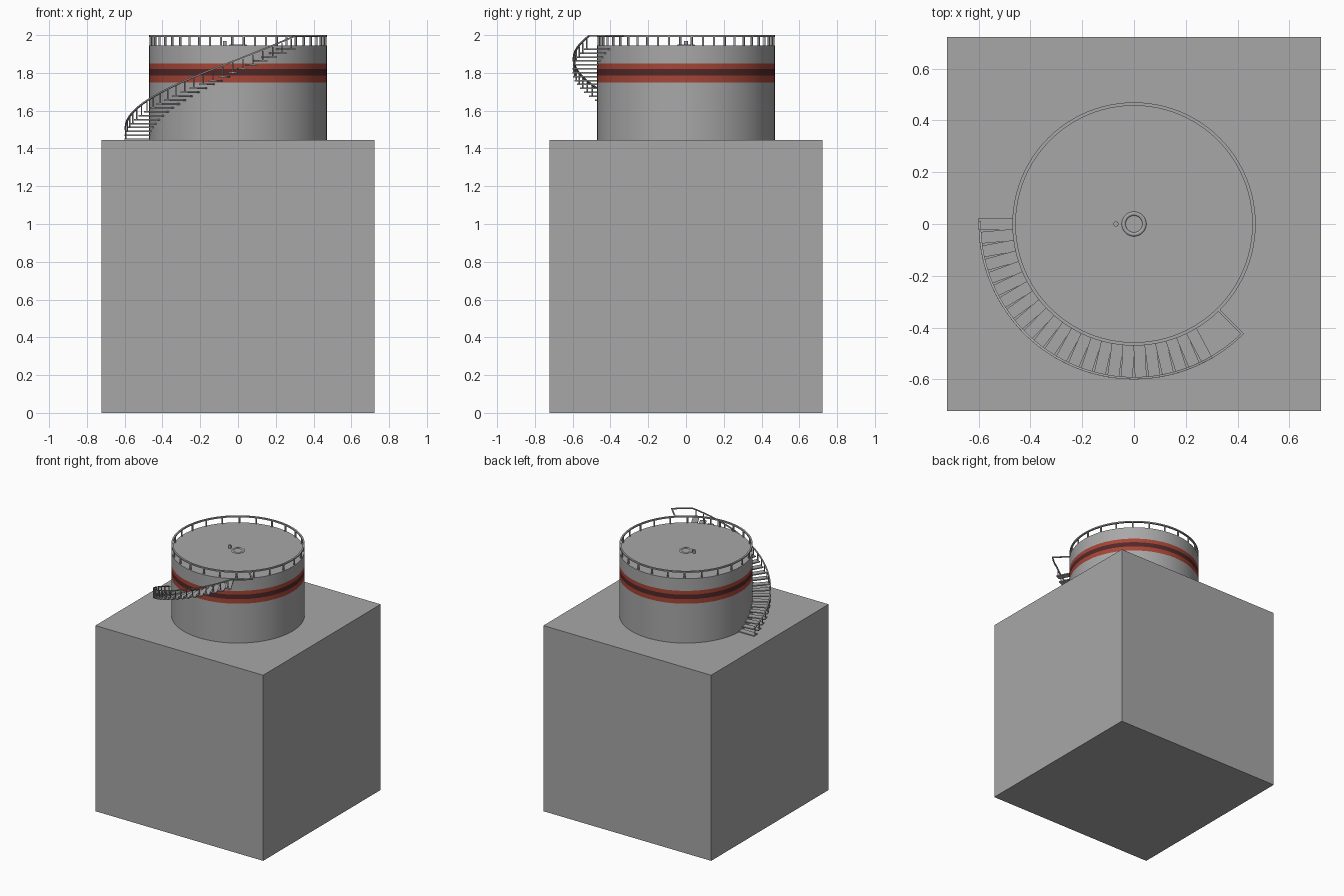
import bpy, bmesh
from math import radians, cos, sin, pi
from mathutils import Matrix

if "Cube" in bpy.data.objects:
    bpy.data.objects.remove(bpy.data.objects["Cube"])

BASE, ROOF, TOP = 1.444, 1.945, 2.0   # plinth top, roof, rail top
R, RS = 0.47, 0.60                    # tank radius, stair outer radius
GREY = (0.39, 0.39, 0.39)
RED, DARK = (0.38, 0.06, 0.037), (0.085, 0.021, 0.021)
MATS = {}


def paint(color):
    if color not in MATS:
        MATS[color] = bpy.data.materials.new("paint")
        MATS[color].diffuse_color = (*color, 1)
    return MATS[color]


def finish(name, bm, smooth=False, color=GREY):
    bmesh.ops.recalc_face_normals(bm, faces=bm.faces)
    me = bpy.data.meshes.new(name)
    bm.to_mesh(me)
    bm.free()
    ob = bpy.data.objects.new(name, me)
    bpy.context.collection.objects.link(ob)
    me.materials.append(paint(color))
    if smooth:
        bpy.ops.object.select_all(action='DESELECT')
        ob.select_set(True)
        bpy.context.view_layer.objects.active = ob
        bpy.ops.object.shade_smooth_by_angle(angle=radians(50))


def box(bm, center, size, rot=0.0):
    m = (Matrix.Translation(center) @ Matrix.Rotation(rot, 4, 'Z')
         @ Matrix.Diagonal((*size, 1)))
    bmesh.ops.create_cube(bm, size=1, matrix=m)


def cyl(bm, x, y, z0, z1, r, n=8, caps=True):
    bmesh.ops.create_cone(bm, cap_ends=caps, segments=n, radius1=r, radius2=r,
                          depth=z1 - z0, matrix=Matrix.Translation((x, y, (z0 + z1) / 2)))


def sweep(bm, section, start, end, n, height=lambda t: 0.0):
    """Carry an (r, z) section round the z axis; closes itself on a full turn."""
    full = abs(end - start - 2 * pi) < 1e-6
    rings = []
    for i in range(n if full else n + 1):
        t = i / n
        a = start + (end - start) * t
        rings.append([bm.verts.new((r * cos(a), r * sin(a), z + height(t))) for r, z in section])
    k = len(section)
    for i in range(n):
        p, q = rings[i], rings[(i + 1) % len(rings)]
        for j in range(k):
            bm.faces.new((p[j], q[j], q[(j + 1) % k], p[(j + 1) % k]))
    if not full:
        bm.faces.new(rings[0])
        bm.faces.new(rings[-1])


def rect(r0, r1, z0, z1):
    return [(r0, z0), (r1, z0), (r1, z1), (r0, z1)]


# plinth block
bm = bmesh.new()
box(bm, (0, 0, BASE / 2), (1.444, 1.444, BASE))
finish("base_block", bm)

# tank shell with painted bands
for name, z0, z1, col in (("tank_lower_shell", BASE, 1.75, GREY),
                          ("lower_red_band", 1.75, 1.785, RED),
                          ("dark_band", 1.785, 1.82, DARK),
                          ("upper_red_band", 1.82, 1.85, RED),
                          ("tank_upper_shell", 1.85, ROOF, GREY)):
    bm = bmesh.new()
    cyl(bm, 0, 0, z0, z1, R, 96, caps=False)
    if z1 == ROOF:  # roof plate
        bmesh.ops.holes_fill(bm, edges=[e for e in bm.edges
                                        if all(v.co.z > ROOF - 1e-4 for v in e.verts)])
    finish(name, bm, True, col)

# roof railing: top ring and posts
bm = bmesh.new()
sweep(bm, rect(0.457, R, 1.99, TOP), 0, 2 * pi, 96)
for i in range(24):
    a = 2 * pi * (i + 0.25) / 24
    cyl(bm, 0.463 * cos(a), 0.463 * sin(a), ROOF, 1.992, 0.006)
finish("roof_railing", bm, True)

# roof hatch ring, half sunk into the roof, and vent
bm = bmesh.new()
sweep(bm, [(0.04 + 0.008 * cos(2 * pi * k / 12), ROOF - 0.001 + 0.007 * sin(2 * pi * k / 12))
           for k in range(12)], 0, 2 * pi, 48)
finish("hatch_ring", bm, True)
bm = bmesh.new()
cyl(bm, -0.07, 0, ROOF, 1.97, 0.010, 16)
finish("roof_vent", bm, True)

# curved stair treads, each with a post
STEPS, PITCH, RISE = 24, radians(5.14), 0.0207
treads, posts = bmesh.new(), bmesh.new()
for i in range(STEPS):
    a, z = pi + i * PITCH, 1.449 + i * RISE
    rm = (R - 0.005 + RS) / 2
    box(treads, (rm * cos(a), rm * sin(a), z), (RS - R + 0.005, 0.045, 0.008), a)
    cyl(posts, 0.595 * cos(a), 0.595 * sin(a), z, z + 0.053, 0.004, 6)
finish("stair_treads", treads)
finish("stair_posts", posts, True)

# handrail: helix, level run past the last tread, return to the tank
A0, A1 = pi + radians(120.5), pi + radians(135)
bm = bmesh.new()
sweep(bm, rect(0.591, RS, 1.498, 1.506), pi - 0.02, A0, 48, lambda t: (TOP - 1.506) * t)
sweep(bm, rect(0.591, RS, 1.992, TOP), A0, A1, 6)
box(bm, (0.53 * cos(A1 - 0.008), 0.53 * sin(A1 - 0.008), 1.996), (0.14, 0.009, 0.008), A1)
finish("stair_handrail", bm)

for m in bpy.data.materials:
    if m.users and not m.is_grease_pencil:
        m.use_nodes = True
        m.node_tree.nodes["Principled BSDF"].inputs["Base Color"].default_value = m.diffuse_color
